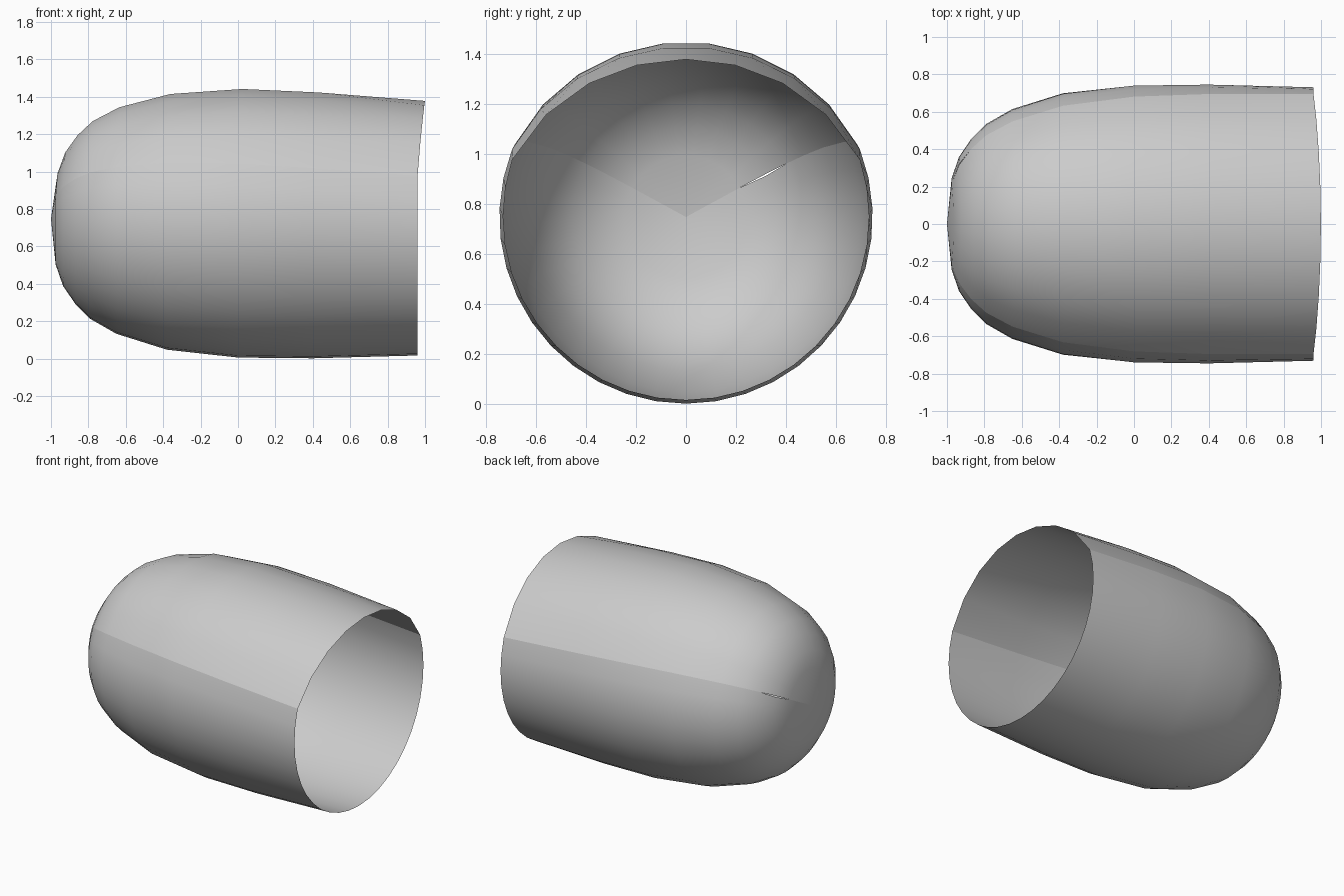
import bpy, bmesh, math

if "Cube" in bpy.data.objects:
    bpy.data.objects.remove(bpy.data.objects["Cube"], do_unlink=True)

AXIS_Z = 0.748

# Rings from the closed end to the open rim: x, radius, flattening of the crown
RINGS = [(-0.975, 0.245, 0.0), (-0.935, 0.36, 0.01), (-0.87, 0.455, 0.013),
         (-0.79, 0.535, 0.018), (-0.65, 0.615, 0.024), (-0.38, 0.70, 0.04),
         (0.0, 0.742, 0.058), (0.4, 0.746, 0.088), (0.96, 0.731, 0.138)]

grey = bpy.data.materials.new("plain_grey")
grey.use_nodes = True
colour = (0.6, 0.6, 0.6, 1)
grey.diffuse_color = colour
grey.node_tree.nodes["Principled BSDF"].inputs["Base Color"].default_value = colour


def seam_angle(x):
    """Height of the seam above the horizontal, falling towards the rim."""
    return math.radians(23.4 - 5.3 * x)


def stitch(bm, a, b):
    """Join two open rows of vertices that may differ in count."""
    if len(a) == len(b):
        for i in range(len(a) - 1):
            bm.faces.new((a[i], b[i], b[i + 1], a[i + 1]))
        return
    i = j = 0
    while i < len(a) - 1 or j < len(b) - 1:
        step_a = (i + 1) / (len(a) - 1)
        step_b = (j + 1) / (len(b) - 1)
        if step_a <= step_b:
            bm.faces.new((a[i], b[j], a[i + 1]))
            i += 1
        else:
            bm.faces.new((a[i], b[j], b[j + 1]))
            j += 1


def build_shell(name, rows):
    bm = bmesh.new()
    pole = bm.verts.new((-1, 0, AXIS_Z))
    rows = [[bm.verts.new(p) for p in row] for row in rows]
    for u, v in zip(rows[0], rows[0][1:]):
        bm.faces.new((pole, u, v))
    for a, b in zip(rows, rows[1:]):
        stitch(bm, a, b)
    bmesh.ops.recalc_face_normals(bm, faces=bm.faces)
    # Point the open sheet's normals outwards
    if sum(f.normal.dot(f.calc_center_median() - pole.co.lerp((1, 0, AXIS_Z), 0.5))
           for f in bm.faces) < 0:
        bmesh.ops.reverse_faces(bm, faces=bm.faces)
    mesh = bpy.data.meshes.new(name)
    bm.to_mesh(mesh)
    bm.free()
    mesh.materials.append(grey)
    for p in mesh.polygons:
        p.use_smooth = True
    obj = bpy.data.objects.new(name, mesh)
    bpy.context.collection.objects.link(obj)


def point(x, r, angle):
    return (x, r * math.cos(angle), AXIS_Z + r * math.sin(angle))


# Crown: coarse, slightly flattened, reaching further forward at its top
crown_rows = []
for k, (x, r, drop) in enumerate(RINGS):
    count = 8 if k == len(RINGS) - 1 else 9
    start = seam_angle(x)
    row = []
    for i in range(count + 1):
        t = i / count
        bulge = math.sin(math.pi * t)
        reach = 0.01 + 0.03 * (x + 1) / 2
        row.append(point(x + reach * bulge, r * (1 - drop * bulge),
                         start + t * (math.pi - 2 * start)))
    crown_rows.append(row)
build_shell("crown_panel", crown_rows)

# Main body: finer, round, with a narrow slit along the back seam near the end
body_rows = []
for k, (x, r, drop) in enumerate(RINGS):
    start = math.pi - seam_angle(x)
    sweep = math.pi + 2 * seam_angle(x)
    row = [point(x, r, start + sweep * i / 24) for i in range(25)]
    if k == 1:
        row[-1] = point(x, r, seam_angle(x) - 0.02)
    body_rows.append(row)
build_shell("round_body", body_rows)
